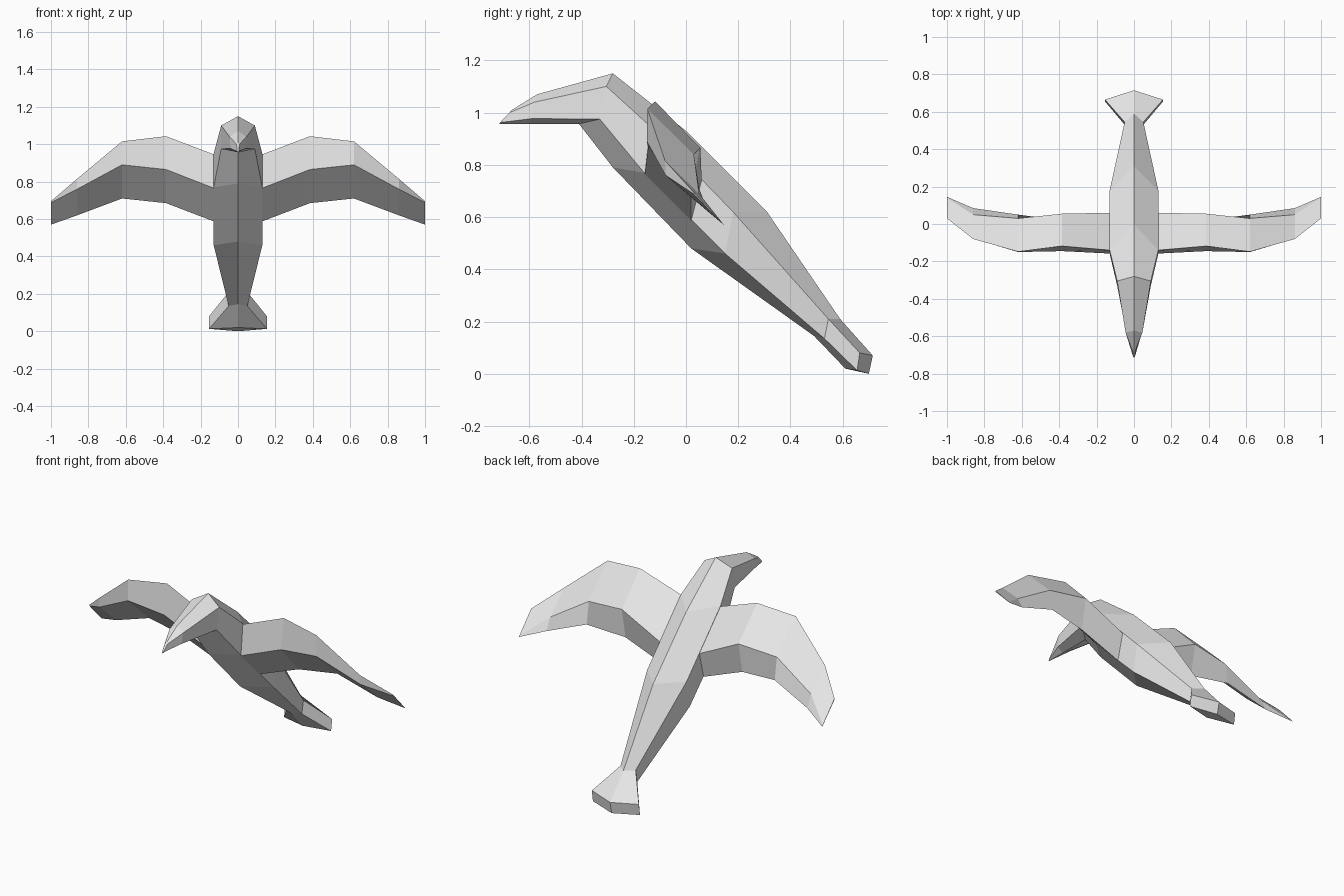
import bpy, bmesh

cube = bpy.data.objects.get("Cube")
if cube:
    bpy.data.objects.remove(cube, do_unlink=True)

grey = bpy.data.materials.new("plain_grey")
grey.use_nodes = True
grey.diffuse_color = (0.8, 0.8, 0.8, 1)
grey.node_tree.nodes["Principled BSDF"].inputs["Base Color"].default_value = (0.8, 0.8, 0.8, 1)


def loft(bm, rings):
    """Join consecutive rings of points with quads; return the vertex rings."""
    rows = [[bm.verts.new(p) for p in ring] for ring in rings]
    for a, b in zip(rows, rows[1:]):
        for i in range(len(a)):
            j = (i + 1) % len(a)
            bm.faces.new((a[i], a[j], b[j], b[i]))
    return rows


def finish(bm, name):
    bmesh.ops.recalc_face_normals(bm, faces=bm.faces)
    mesh = bpy.data.meshes.new(name)
    bm.to_mesh(mesh)
    bm.free()
    mesh.materials.append(grey)
    obj = bpy.data.objects.new(name, mesh)
    bpy.context.collection.objects.link(obj)
    return obj


# Body sections, beak to tail: half widths (upper, lower),
# then (y, z) of the ridge, upper side, lower side and keel
sections = [
    ((0.008, 0.004), (-0.67, 1.008), (-0.675, 1.0), (-0.712, 0.962), (-0.715, 0.957)),
    ((0.045, 0.04), (-0.57, 1.07), (-0.58, 1.04), (-0.59, 0.977), (-0.60, 0.957)),
    ((0.09, 0.09), (-0.28, 1.15), (-0.305, 1.10), (-0.33, 0.975), (-0.41, 0.957)),
    ((0.13, 0.13), (0.0, 0.93), (-0.14, 0.95), (-0.16, 0.77), (-0.28, 0.79)),
    ((0.13, 0.13), (0.31, 0.62), (0.18, 0.62), (0.15, 0.46), (0.02, 0.48)),
    ((0.05, 0.05), (0.59, 0.21), (0.545, 0.21), (0.53, 0.135), (0.49, 0.145)),
    ((0.155, 0.155), (0.715, 0.07), (0.665, 0.08), (0.655, 0.013), (0.61, 0.02)),
]
rings = []
for (wu, wl), top, up, low, keel in sections:
    rings.append([(0, *top), (wu, *up), (wl, *low), (0, *keel), (-wl, *low), (-wu, *up)])
bm = bmesh.new()
rows = loft(bm, rings)
bm.faces.new(rows[0])
# Pointed end of the tail fan
top, up_l, low_l, keel, low_r, up_r = rows[-1]
rear = bm.verts.new((0, 0.70, 0.0))
bm.faces.new((top, up_l, low_l, rear))
bm.faces.new((top, rear, low_r, up_r))
bm.faces.new((rear, low_l, keel, low_r))
finish(bm, "body")

# Wing sections, root to tip: x, then (y, z) of the
# upper front, lower front, lower rear and upper rear edges
wing = [
    (0.128, (-0.14, 0.945), (-0.158, 0.765), (0.02, 0.587), (0.06, 0.74)),
    (0.385, (-0.118, 1.043), (-0.145, 0.865), (0.02, 0.685), (0.055, 0.865)),
    (0.62, (-0.148, 1.015), (-0.15, 0.89), (0.05, 0.71), (0.03, 0.84)),
    (0.86, (-0.08, 0.815), (-0.078, 0.76), (0.085, 0.62), (0.05, 0.69)),
    (1.0, (0.03, 0.695), (0.03, 0.688), (0.145, 0.57), (0.14, 0.577)),
]
for side, name in ((1, "left_wing"), (-1, "right_wing")):
    bm = bmesh.new()
    rows = loft(bm, [[(side * x, *p) for p in pts] for x, *pts in wing])
    bm.faces.new(rows[0])
    bm.faces.new(rows[-1])
    finish(bm, name)
